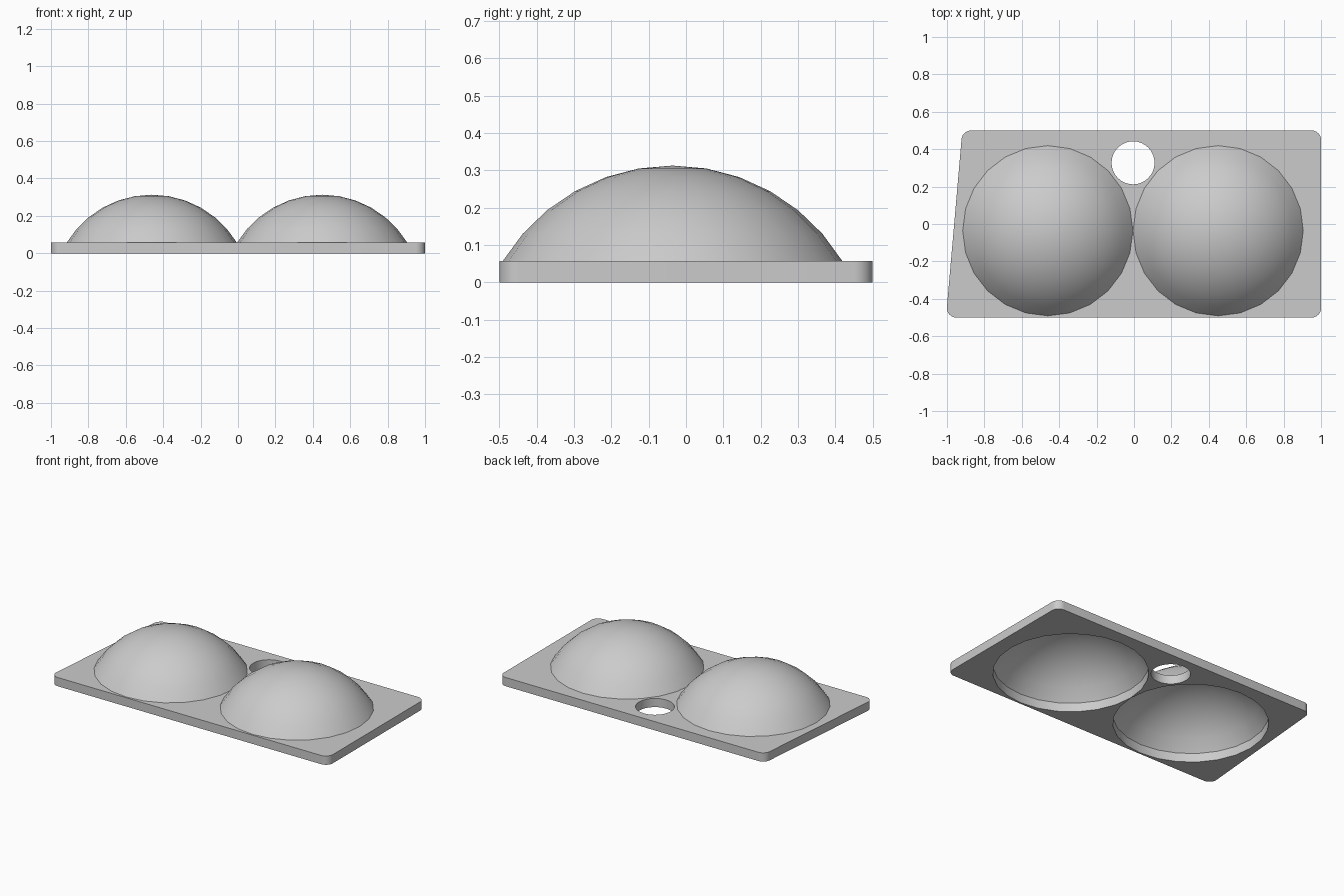
import bpy, bmesh
from math import sin, cos, pi, asin, radians
from mathutils import Vector

if "Cube" in bpy.data.objects:
    bpy.data.objects.remove(bpy.data.objects["Cube"])

THICK = 0.057
DOME_R, DOME_TOP = 0.455, 0.313
DOMES = {"right_dome": (-0.461, -0.036), "left_dome": (0.45, -0.036)}
HOLE, HOLE_R = (-0.005, 0.327), 0.115

grey = bpy.data.materials.new("light grey")
grey.use_nodes = True
colour = (0.6, 0.6, 0.6, 1)
grey.diffuse_color = colour
grey.node_tree.nodes["Principled BSDF"].inputs["Base Color"].default_value = colour


def circle(centre, radius, count):
    return [(centre[0] + radius * cos(2 * pi * i / count),
             centre[1] + radius * sin(2 * pi * i / count)) for i in range(count)]


def rounded(corners, radius, steps=6):
    """Round every corner of a convex outline with a tangent arc."""
    points = []
    for i, corner in enumerate(corners):
        c = Vector(corner)
        a = (Vector(corners[i - 1]) - c).normalized()
        b = (Vector(corners[(i + 1) % len(corners)]) - c).normalized()
        half = a.angle(b) / 2
        centre = c + (a + b).normalized() * radius / sin(half)
        reach = radius * cos(half) / sin(half)
        start, end = c + a * reach - centre, c + b * reach - centre
        points += [tuple(centre + start.lerp(end, k / steps).normalized() * radius)
                   for k in range(steps + 1)]
    return points


def add_object(name, mesh):
    obj = bpy.data.objects.new(name, mesh)
    bpy.context.collection.objects.link(obj)
    mesh.materials.clear()
    mesh.materials.append(grey)
    bpy.ops.object.select_all(action="DESELECT")
    obj.select_set(True)
    bpy.context.view_layer.objects.active = obj
    bpy.ops.object.shade_smooth_by_angle(angle=radians(30))
    return obj


# Base plate: rounded outline with one slanted end, two dome openings, a small hole
curve = bpy.data.curves.new("plate_outline", "CURVE")
curve.dimensions = "2D"
curve.fill_mode = "BOTH"
curve.extrude = THICK / 2
outline = rounded([(-1.005, -0.5), (1, -0.5), (1, 0.5), (-0.918, 0.5)], 0.05)
loops = [outline, circle(HOLE, HOLE_R, 32)]
loops += [circle(c, DOME_R - 0.001, 24) for c in DOMES.values()]
for loop in loops:
    spline = curve.splines.new("POLY")
    spline.points.add(len(loop) - 1)
    for point, (x, y) in zip(spline.points, loop):
        point.co = (x, y, 0, 1)
    spline.use_cyclic_u = True
helper = bpy.data.objects.new("plate_outline", curve)
bpy.context.collection.objects.link(helper)
bpy.context.view_layer.update()
graph = bpy.context.evaluated_depsgraph_get()
plate = bpy.data.meshes.new_from_object(helper.evaluated_get(graph))
bpy.data.objects.remove(helper)
bm = bmesh.new()
bm.from_mesh(plate)
bmesh.ops.remove_doubles(bm, verts=bm.verts, dist=0.0001)
bmesh.ops.translate(bm, verts=bm.verts, vec=(0, 0, THICK / 2))
bmesh.ops.recalc_face_normals(bm, faces=bm.faces)
bm.to_mesh(plate)
bm.free()
add_object("base_plate", plate)


# Domes: hollow spherical caps, open underneath
height = DOME_TOP - THICK
sphere_r = (DOME_R ** 2 + height ** 2) / (2 * height)
sweep = asin(DOME_R / sphere_r)
RINGS = 6
for name, (cx, cy) in DOMES.items():
    bm = bmesh.new()
    rings = []
    for k in range(1, RINGS + 1):
        polar = sweep * k / RINGS
        z = DOME_TOP - sphere_r * (1 - cos(polar))
        rings.append([bm.verts.new((x, y, z))
                      for x, y in circle((cx, cy), sphere_r * sin(polar), 24)])
    apex = bm.verts.new((cx, cy, DOME_TOP))
    for i in range(24):
        j = (i + 1) % 24
        bm.faces.new((apex, rings[0][i], rings[0][j]))
        for upper, lower in zip(rings, rings[1:]):
            bm.faces.new((upper[i], lower[i], lower[j], upper[j]))
    mesh = bpy.data.meshes.new(name)
    bm.to_mesh(mesh)
    bm.free()
    add_object(name, mesh)
